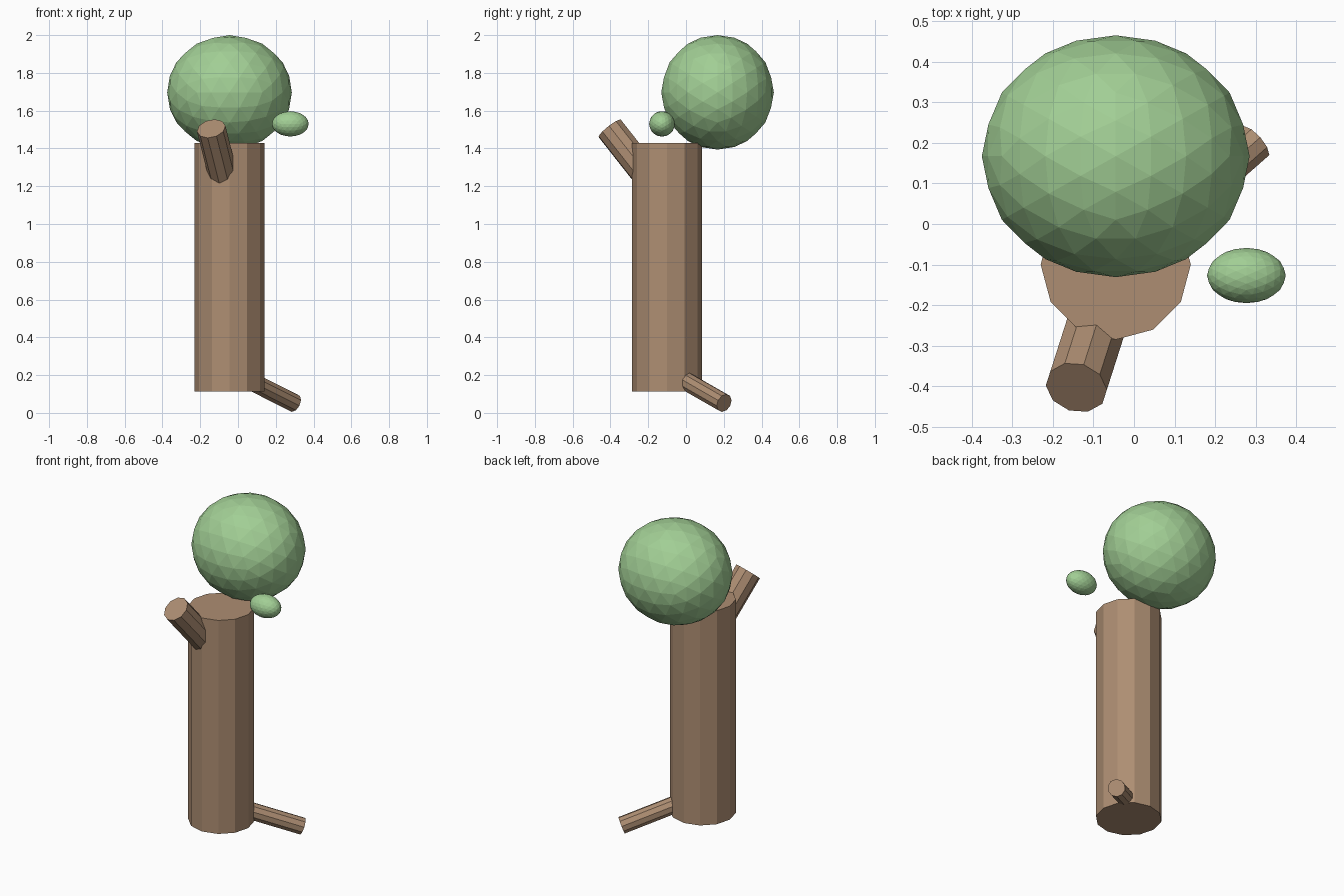
import bpy, bmesh, math
from mathutils import Vector, Matrix

if "Cube" in bpy.data.objects:
    bpy.data.objects.remove(bpy.data.objects["Cube"])


def material(name, color):
    m = bpy.data.materials.new(name)
    m.diffuse_color = color
    m.use_nodes = True
    m.node_tree.nodes["Principled BSDF"].inputs["Base Color"].default_value = m.diffuse_color
    return m


BARK = material("bark", (0.42, 0.27, 0.17, 1))
LEAF = material("leaf", (0.36, 0.62, 0.30, 1))


def add_object(name, bm, mat):
    mesh = bpy.data.meshes.new(name)
    bm.to_mesh(mesh)
    bm.free()
    mesh.materials.append(mat)
    obj = bpy.data.objects.new(name, mesh)
    bpy.context.collection.objects.link(obj)
    return obj


def limb(name, start, end, radius, sides):
    """Capped cylinder between two points."""
    start, end = Vector(start), Vector(end)
    axis = end - start
    rot = axis.to_track_quat('Z', 'Y').to_matrix().to_4x4()
    bm = bmesh.new()
    bmesh.ops.create_cone(bm, cap_ends=True, segments=sides, radius1=radius,
                          radius2=radius, depth=axis.length,
                          matrix=Matrix.Translation((start + end) / 2) @ rot)
    return add_object(name, bm, BARK)


def foliage(name, center, radii):
    """Faceted ellipsoid, turned so that an edge midpoint faces each axis."""
    turn = (Matrix.Rotation(math.pi / 2, 4, 'Z')
            @ Matrix.Rotation(-math.atan(2) / 2, 4, 'Y'))
    bm = bmesh.new()
    bmesh.ops.create_icosphere(bm, subdivisions=3, radius=1, matrix=turn)
    bmesh.ops.scale(bm, vec=radii, verts=bm.verts)
    bmesh.ops.translate(bm, vec=center, verts=bm.verts)
    return add_object(name, bm, LEAF)


# Trunk with a stub branch near the top and a root near the base
TX, TY = -0.045, -0.10
limb("trunk", (TX, TY, 0.113), (TX, TY, 1.43), 0.185, 12)
limb("branch", (TX, TY, 1.12), (-0.142, -0.403, 1.505), 0.077, 10)
limb("root", (TX, TY, 0.225), (0.298, 0.202, 0.052), 0.05, 10)

# Large crown and small leaf clump
foliage("crown", (-0.045, 0.167, 1.697), (0.33, 0.298, 0.303))
foliage("leaf_clump", (0.277, -0.127, 1.53), (0.097, 0.068, 0.067))
